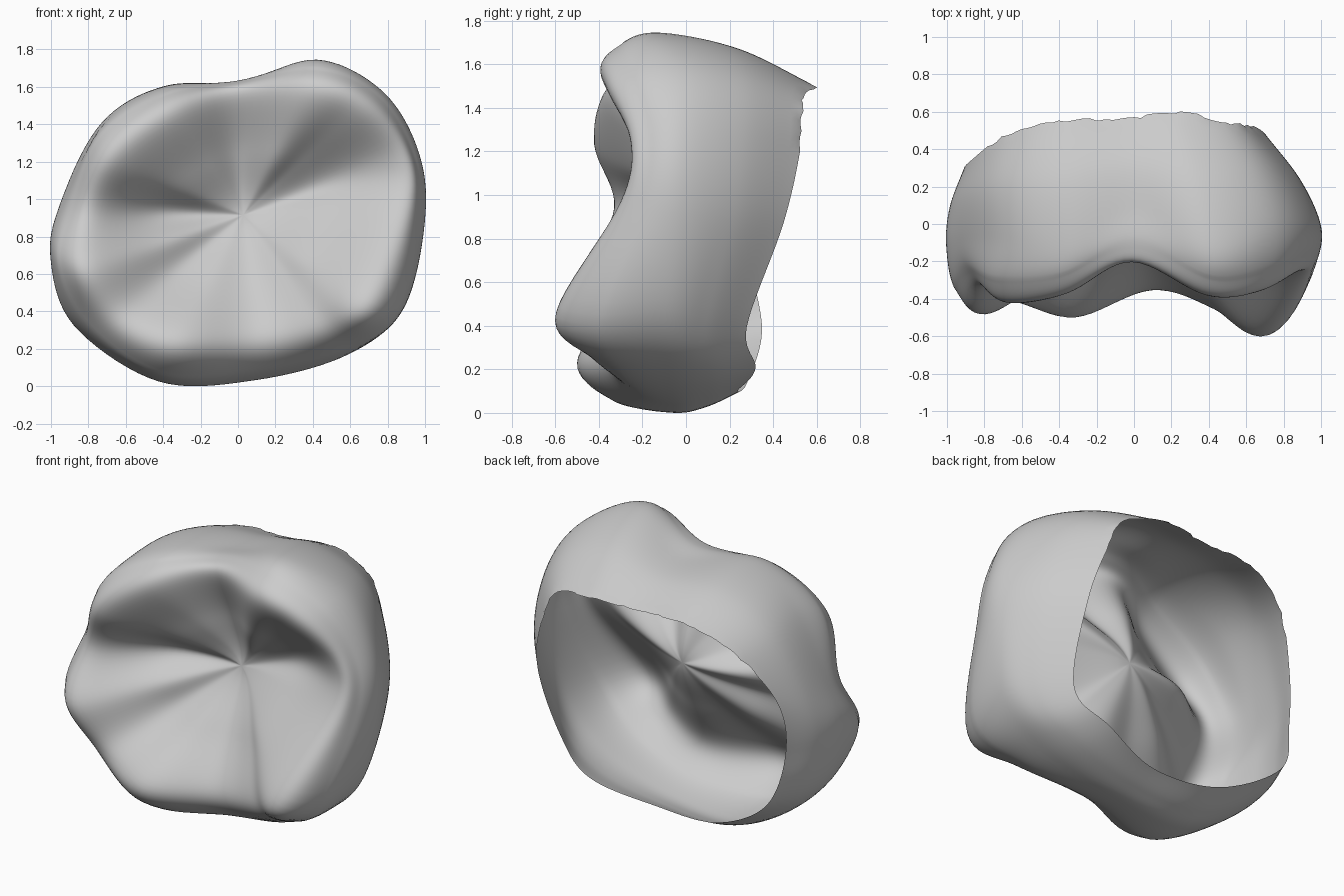
import bpy
import bmesh
import random
from mathutils import Vector

random.seed(4)
AROUND = 9    # samples between neighbouring loop points
ACROSS = 10   # samples between neighbouring loops

cube = bpy.data.objects.get("Cube")
if cube:
    bpy.data.objects.remove(cube, do_unlink=True)


def spline(a, b, c, d, t):
    """Catmull-Rom point between b and c."""
    return 0.5 * (2 * b + (c - a) * t + (2 * a - 5 * b + 4 * c - d) * t ** 2
                  + (3 * b - a - 3 * c + d) * t ** 3)


def closed_loop(points):
    """Resample a ring of control points as a smooth closed curve."""
    pts = [Vector(p) for p in points]
    n = len(pts)
    return [spline(pts[i - 1], pts[i], pts[(i + 1) % n], pts[(i + 2) % n], k / AROUND)
            for i in range(n) for k in range(AROUND)]


def swollen_between(ring_a, ring_b, amount, forward):
    """Ring halfway between two others, pushed outward and toward the front."""
    result = []
    for a, b in zip(ring_a, ring_b):
        a, b = Vector(a), Vector(b)
        mid = (a + b) / 2
        out = Vector((mid.x - pit.x, 0, mid.z - pit.z)).normalized()
        out.y = -forward
        result.append(mid + out.normalized() * amount * (b - a).length)
    return result


# Cusp tips and the grooves between them, counterclockwise from +x
crest = [(.86, -.3, .95), (.84, -.25, 1.22), (.64, -.36, 1.46), (.38, -.38, 1.55),
         (-.01, -.2, 1.54), (-.35, -.37, 1.42), (-.65, -.42, 1.2), (-.76, -.32, .92),
         (-.78, -.48, .62), (-.6, -.41, .38), (-.3, -.5, .23), (.1, -.35, .25),
         (.44, -.46, .31), (.68, -.6, .45)]

# Widest contour of the crown
equator = [(1, -.02, .9), (.95, 0, 1.27), (.76, -.02, 1.57), (.42, -.12, 1.73),
           (.01, .06, 1.61), (-.38, -.1, 1.59), (-.71, -.08, 1.4), (-.93, -.08, .98),
           (-1, -.12, .68), (-.87, -.1, .31), (-.42, -.07, .01), (.1, -.05, .02),
           (.6, -.08, .16), (.89, -.1, .41)]

# Open back margin
rim = [(.72, .45, .86), (.63, .53, 1.22), (.52, .54, 1.42), (.25, .6, 1.48),
       (-.03, .57, 1.47), (-.4, .55, 1.46), (-.68, .48, 1.32), (-.87, .34, 1.02),
       (-.9, .3, .7), (-.8, .35, .36), (-.4, .28, .12), (.05, .24, .09),
       (.45, .32, .19), (.68, .28, .38)]

# Floor of the chewing surface, halfway between the crest and the central pit
pit = Vector((.03, 0, .9))
floor_y = [-.14, -.05, -.13, -.19, -.07, -.16, -.18, -.06, -.2, -.16, -.22, -.17,
           -.23, -.29]
floor = []
for point, y in zip(crest, floor_y):
    mid = Vector(point).lerp(pit, .48)
    floor.append(Vector((mid.x, y, mid.z)))

shoulder = swollen_between(crest, equator, .2, 1)
body = swollen_between(equator, rim, .07, 0)
loops = [closed_loop(r) for r in (floor, crest, shoulder, equator, body, rim)]
count = len(loops[0])

# One shared tilt at the pit keeps the meridians tangent there
rays = [p - pit for p in loops[0]]
tilt_x = sum(r.y * r.x for r in rays) / sum(r.x ** 2 for r in rays)
tilt_z = sum(r.y * r.z for r in rays) / sum(r.z ** 2 for r in rays)

# Loft each meridian from the pit, over the cusps and back to the margin
meridians = []
for i, ray in enumerate(rays):
    tangent = Vector((ray.x, tilt_x * ray.x + tilt_z * ray.z, ray.z))
    path = [loops[0][i] - 2 * tangent, pit] + [ring[i] for ring in loops]
    path.append(path[-1] * 2 - path[-2])
    line = [spline(*path[s:s + 4], k / ACROSS)
            for s in range(len(path) - 3) for k in range(ACROSS)]
    end = path[-2].copy()
    if end.z > 1.2:
        end.y += random.uniform(-.012, .006)
    meridians.append(line[1:] + [end])

bm = bmesh.new()
tip = bm.verts.new(pit)
grid = [[bm.verts.new(p) for p in line] for line in meridians]
for i in range(count):
    here, after = grid[i - 1], grid[i]
    bm.faces.new((tip, here[0], after[0]))
    for j in range(len(here) - 1):
        bm.faces.new((here[j], here[j + 1], after[j + 1], after[j]))

# Soften the crests and grooves a little
soft = [v for line in grid for v in line[:ACROSS * 3]] + [tip]
for _ in range(3):
    bmesh.ops.smooth_vert(bm, verts=soft, factor=.5,
                          use_axis_x=True, use_axis_y=True, use_axis_z=True)
bm.normal_update()
if tip.normal.y > 0:
    bmesh.ops.reverse_faces(bm, faces=bm.faces)

# Stand the shell on the ground plane, centred
low = Vector([min(v.co[a] for v in bm.verts) for a in range(3)])
high = Vector([max(v.co[a] for v in bm.verts) for a in range(3)])
base = Vector(((low.x + high.x) / 2, (low.y + high.y) / 2, low.z))
bmesh.ops.translate(bm, verts=bm.verts, vec=-base)

mesh = bpy.data.meshes.new("molar_crown")
bm.to_mesh(mesh)
bm.free()
crown = bpy.data.objects.new("molar_crown", mesh)
bpy.context.collection.objects.link(crown)
mesh.shade_smooth()
